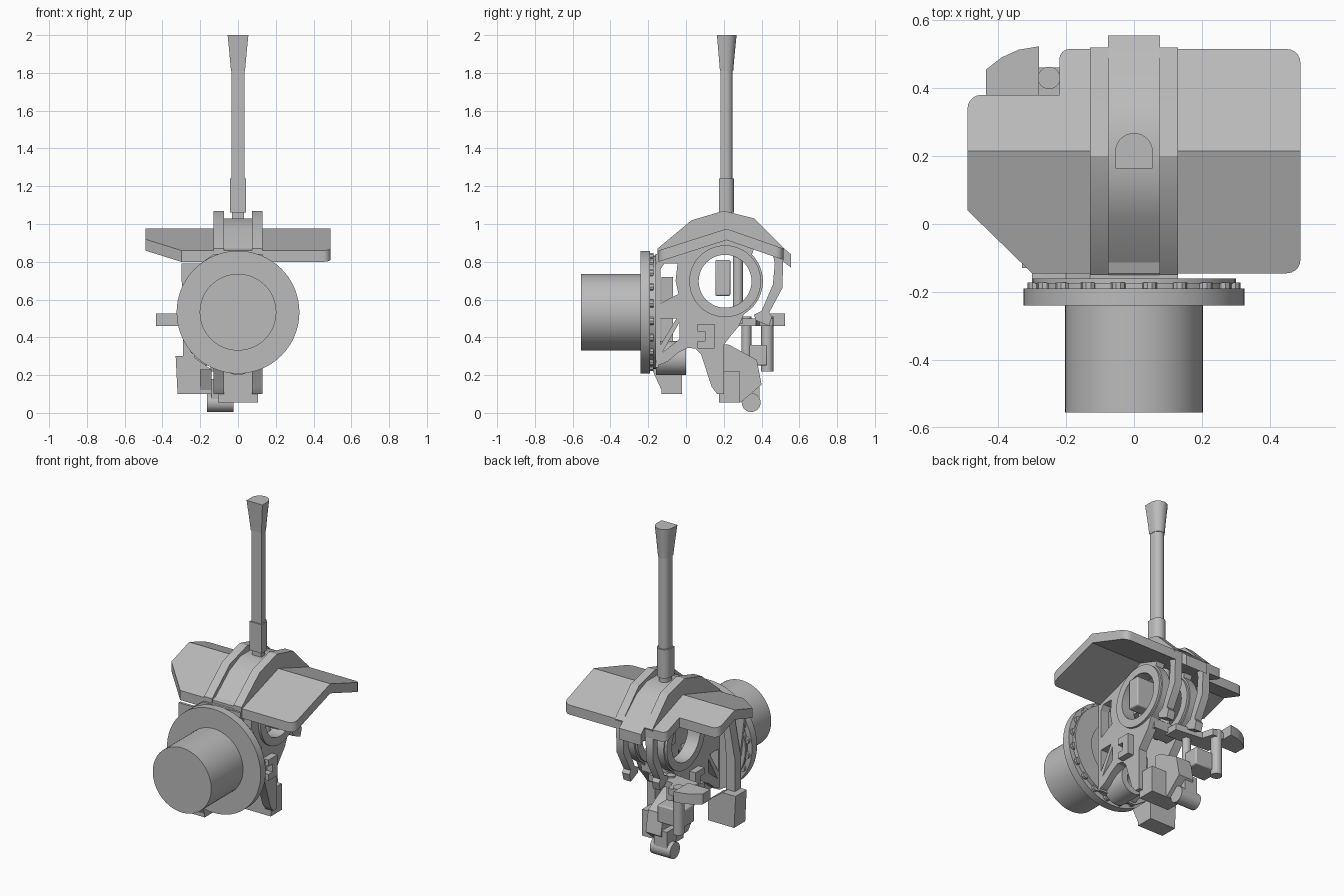
import bpy, math
from mathutils import Matrix, Vector

cube = bpy.data.objects.get("Cube")
if cube:
    bpy.data.objects.remove(cube, do_unlink=True)

grey = bpy.data.materials.new("plain_grey")
grey.use_nodes = True
GREY = (0.5, 0.5, 0.5, 1)
grey.diffuse_color = GREY
grey.node_tree.nodes["Principled BSDF"].inputs["Base Color"].default_value = GREY

# Columns give the world axes of a profile's u, v and depth directions
AXES = {
    "x": Matrix(((0, 0, 1, 0), (1, 0, 0, 0), (0, 1, 0, 0), (0, 0, 0, 1))),
    "y": Matrix(((1, 0, 0, 0), (0, 0, -1, 0), (0, 1, 0, 0), (0, 0, 0, 1))),
    "z": Matrix.Identity(4),
}


def finish(name, mesh, bevel=0):
    ob = bpy.data.objects.new(name, mesh)
    bpy.context.collection.objects.link(ob)
    mesh.materials.clear()
    mesh.materials.append(grey)
    if bevel:
        mod = ob.modifiers.new("soft_edges", "BEVEL")
        mod.width, mod.segments = bevel, 2
    bpy.ops.object.select_all(action="DESELECT")
    ob.select_set(True)
    bpy.context.view_layer.objects.active = ob
    bpy.ops.object.shade_smooth_by_angle(angle=math.radians(30))
    return ob


def arc(u, v, r, start=0, end=360, n=48):
    """Points on an arc; a full circle leaves out the repeated end."""
    steps = n if abs(end - start) == 360 else n - 1
    return [(u + r * math.cos(math.radians(start + (end - start) * i / steps)),
             v + r * math.sin(math.radians(start + (end - start) * i / steps)))
            for i in range(n)]


def prism(name, axis, lo, hi, outline, holes=()):
    """Extrude a profile, with holes, between lo and hi on an axis."""
    curve = bpy.data.curves.new(name, "CURVE")
    curve.dimensions, curve.fill_mode = "2D", "BOTH"
    curve.extrude = (hi - lo) / 2
    for loop in (outline, *holes):
        spline = curve.splines.new("POLY")
        spline.points.add(len(loop) - 1)
        for point, (u, v) in zip(spline.points, loop):
            point.co = (u, v, 0, 1)
        spline.use_cyclic_u = True
    temp = bpy.data.objects.new(name + "_profile", curve)
    bpy.context.collection.objects.link(temp)
    graph = bpy.context.evaluated_depsgraph_get()
    mesh = bpy.data.meshes.new_from_object(temp.evaluated_get(graph))
    bpy.data.objects.remove(temp, do_unlink=True)
    middle = (lo + hi) / 2
    mesh.transform(AXES[axis] @ Matrix.Translation((0, 0, -middle if axis == "y" else middle)))
    return finish(name, mesh)


def box(name, x, y, z, bevel=0):
    mesh = bpy.data.meshes.new(name)
    verts = [(a, b, c) for a in x for b in y for c in z]
    mesh.from_pydata(verts, [], [(0, 1, 3, 2), (4, 6, 7, 5), (0, 4, 5, 1),
                                 (2, 3, 7, 6), (0, 2, 6, 4), (1, 5, 7, 3)])
    return finish(name, mesh, bevel)


def loft(name, sections):
    """Skin equal-length loops of points, and cap both ends."""
    n = len(sections[0])
    faces = [(k * n + i, k * n + (i + 1) % n, (k + 1) * n + (i + 1) % n, (k + 1) * n + i)
             for k in range(len(sections) - 1) for i in range(n)]
    faces += [tuple(reversed(range(n))), tuple(range(len(sections) * n - n, len(sections) * n))]
    mesh = bpy.data.meshes.new(name)
    mesh.from_pydata([p for s in sections for p in s], [], faces)
    return finish(name, mesh)


# Motor, flange and bolt ring
prism("motor_barrel", "y", -0.555, -0.235, arc(0, 0.533, 0.203, n=64))
prism("motor_flange", "y", -0.24, -0.19, arc(0, 0.533, 0.325, n=64))
prism("flange_step", "y", -0.19, -0.175, arc(0, 0.533, 0.295), [arc(0, 0.533, 0.23)])
prism("bolt_plate", "y", -0.175, -0.16, arc(0, 0.533, 0.3), [arc(0, 0.533, 0.18)])
for i in range(20):
    a = math.tau * (i + 0.5) / 20
    prism("flange_bolt", "y", -0.192, -0.172,
          arc(0.295 * math.sin(a), 0.533 + 0.295 * math.cos(a), 0.022, n=10))
prism("mounting_plate", "y", -0.162, -0.145,
      [(-0.3, 0.79), (-0.3, 0.71), (-0.25, 0.32), (-0.13, 0.24), (0.13, 0.24),
       (0.13, 0.84), (-0.13, 0.84), (-0.2, 0.79)], [arc(0, 0.533, 0.11)])

# Bent roof plate: plan outlines on either side of the ridge
RIDGE = 0.215
front_half = [(-0.49, RIDGE), (-0.49, 0.04), (-0.3, -0.145)]
front_half += arc(0.45, -0.105, 0.04, -90, 0, 6) + [(0.49, RIDGE)]
back_half = [(0.49, RIDGE)] + arc(0.45, 0.475, 0.04, 0, 90, 6)
back_half += arc(-0.19, 0.485, 0.03, 90, 180, 5) + [(-0.22, 0.38)]
back_half += arc(-0.45, 0.34, 0.04, 90, 180, 6) + [(-0.49, RIDGE)]
for name, plan, slope in (("roof_front", front_half, 0.32), ("roof_back", back_half, 0.35)):
    loft(name, [[(x, y, top - slope * abs(y - RIDGE)) for x, y in plan]
                for top in (0.915, 0.975)])

# Twin side frames: rib, web, round opening and lower leg in one plate
frame = [(-0.15, 0.25), (-0.15, 0.87), (0.03, 1.02), (0.2, 1.07), (0.36, 1.03), (0.52, 0.87),
         (0.5, 0.82), (0.36, 0.87)]
frame += arc(0.207, 0.697, 0.2, 45, -60, 20)
frame += [(0.28, 0.46), (0.23, 0.4), (0.2, 0.36), (0.2, 0.1), (0.165, 0.1), (0.135, 0.14),
          (0.08, 0.31), (0.05, 0.34), (0.01, 0.345), (-0.04, 0.32), (-0.1, 0.27)]
windows = [
    arc(0.207, 0.697, 0.165),
    [(-0.135, 0.58), (-0.135, 0.76), (-0.115, 0.79), (-0.045, 0.79), (-0.055, 0.7),
     (-0.04, 0.63)],
    [(-0.135, 0.36), (-0.135, 0.5), (-0.05, 0.5)],
    [(-0.125, 0.32), (-0.035, 0.48), (-0.035, 0.39)],
]
hook = [(0.46, 0.84), (0.47, 0.79), (0.46, 0.68), (0.40, 0.54), (0.36, 0.52), (0.37, 0.49),
        (0.44, 0.46), (0.455, 0.51), (0.44, 0.53), (0.51, 0.66), (0.515, 0.81), (0.49, 0.86)]
for side, lo in (("left", 0.075), ("right", -0.13)):
    prism(side + "_frame", "x", lo, lo + 0.055, frame, windows)
    prism(side + "_hook", "x", lo, lo + 0.05, hook)
    prism(side + "_bearing_ring", "x", lo - 0.015, lo + 0.07,
          arc(0.207, 0.697, 0.19), [arc(0.207, 0.697, 0.14)])

# Saddle strap between the ribs
prism("saddle_strap", "x", -0.076, 0.076,
      [(-0.15, 0.84), (0.02, 0.98), (0.13, 1.03), (0.28, 1.03), (0.38, 0.99), (0.555, 0.84),
       (0.555, 0.77), (0.36, 0.92), (0.2, 0.96), (0.02, 0.9), (-0.15, 0.78)])


# Mast: flat front and rounded back, flaring at the tip
def d_section(w, z):
    back = [(x, y, z) for x, y in arc(0, 0.213, w, 0, 180, 16)]
    return back + [(-w, 0.213 - 0.9 * w, z), (w, 0.213 - 0.9 * w, z)]


loft("mast_socket", [d_section(0.042, z) for z in (1.06, 1.24)])
loft("mast_foot", [d_section(0.032, z) for z in (0.98, 1.07)])
loft("mast_shaft", [d_section(0.034, z) for z in (1.22, 1.82)])
loft("mast_tip", [d_section(w, z) for w, z in ((0.037, 1.81), (0.046, 1.91), (0.055, 2.0))])

# Parts inside the round opening
box("sensor_block", (-0.04, 0.17), (0.155, 0.235), (0.62, 0.81), 0.008)
prism("inner_post", "z", 0.53, 0.93, arc(0, 0.275, 0.027, n=20))
box("post_foot", (-0.1, 0.1), (0.2, 0.3), (0.47, 0.53))
box("frame_crossbar", (-0.1, 0.1), (-0.03, 0.03), (0.39, 0.45))

# Side lugs
for x in (0.13, -0.17):
    prism("side_lug", "x", x, x + 0.04,
          [(0.06, 0.34), (0.06, 0.38), (0.1, 0.38), (0.1, 0.43), (0.06, 0.43), (0.06, 0.47),
           (0.15, 0.47), (0.15, 0.34)])

# Lower jaw and its roller
prism("lower_jaw", "x", -0.105, 0.105,
      [(0.175, 0.055), (0.175, 0.22), (0.285, 0.22), (0.285, 0.055)])
prism("jaw_cheek", "x", -0.105, 0.0,
      [(0.19, 0.2), (0.19, 0.365), (0.23, 0.36), (0.375, 0.28), (0.4, 0.15), (0.29, 0.055)])
prism("jaw_roller", "x", -0.165, -0.025, arc(0.345, 0.055, 0.05, n=32))
prism("roller_arm", "x", -0.14, -0.05, [(0.3, 0.06), (0.29, 0.18), (0.39, 0.18), (0.39, 0.06)])

# Rear bracket with its pins and curved paddle
prism("bracket_plate", "z", 0.46, 0.5,
      [(-0.3, 0.3), (0.0, 0.28), (0.0, 0.37), (-0.18, 0.39), (-0.2, 0.46), (-0.3, 0.46)])
prism("curved_paddle", "z", 0.46, 0.525,
      [(-0.435, 0.38), (-0.435, 0.455), (-0.39, 0.49), (-0.34, 0.513), (-0.28, 0.523),
       (-0.28, 0.38)])
for x, y, r in ((-0.25, 0.43, 0.033), (-0.12, 0.32, 0.026)):
    prism("bracket_pin", "z", 0.22, 0.51, arc(x, y, r, n=20))
box("pin_clamp", (-0.27, -0.1), (0.3, 0.43), (0.25, 0.36), 0.008)

# Hanging weight beside the flange
prism("hanger_arm", "y", -0.13, -0.07,
      [(-0.29, 0.27), (-0.29, 0.5), (-0.25, 0.72), (-0.21, 0.72), (-0.23, 0.5), (-0.23, 0.27)])
prism("hanging_weight", "y", -0.13, -0.02,
      [(-0.32, 0.1), (-0.33, 0.3), (-0.24, 0.3), (-0.14, 0.23), (-0.14, 0.1)])
prism("weight_lip", "x", -0.2, -0.14,
      [(-0.18, 0.23), (-0.12, 0.1), (-0.055, 0.1), (-0.055, 0.23)])
prism("lower_bearing", "y", -0.16, 0.0, arc(0, 0.29, 0.09), [arc(0, 0.29, 0.05)])
